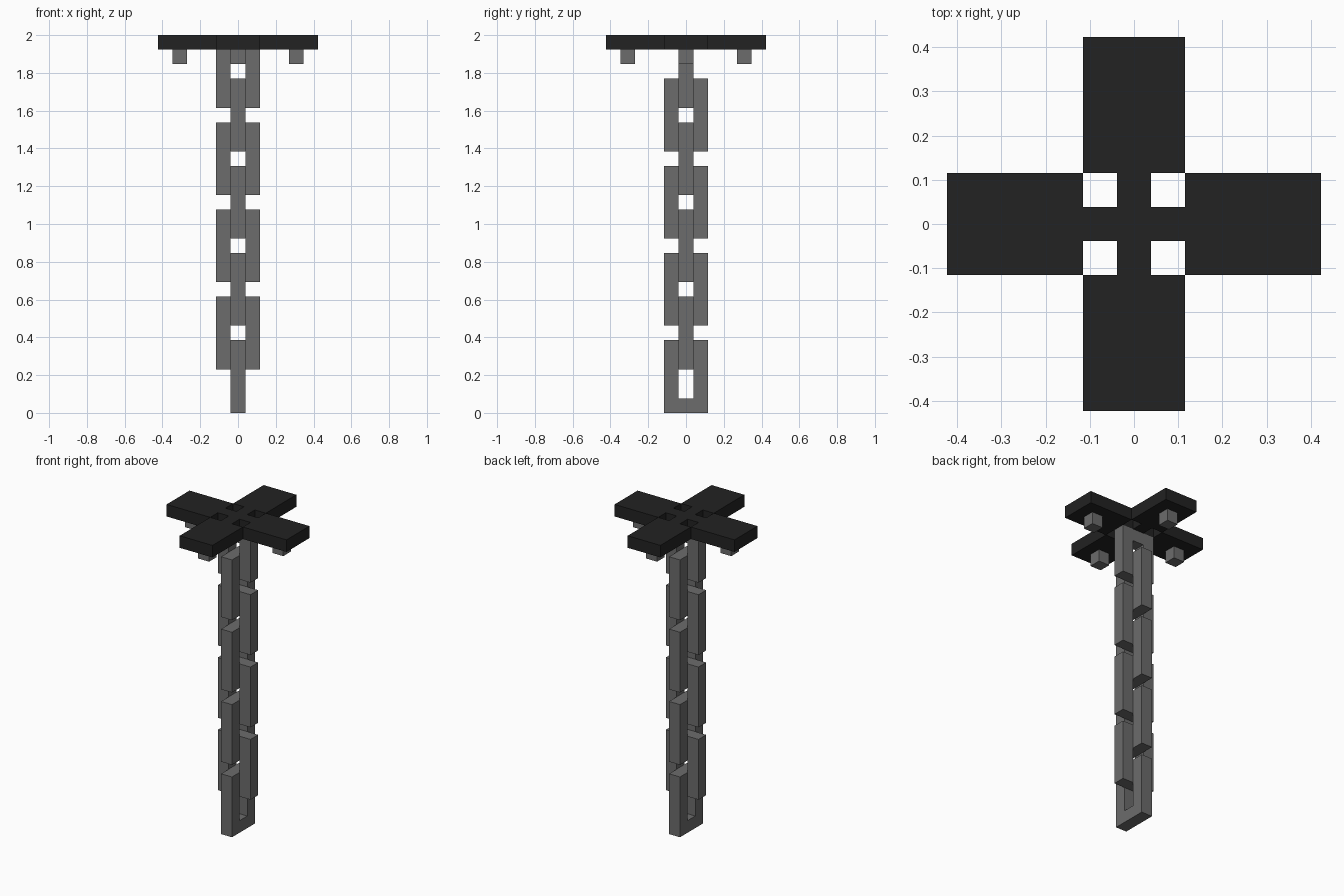
import bpy, bmesh
from math import pi
from mathutils import Matrix

cube = bpy.data.objects.get("Cube")
if cube:
    bpy.data.objects.remove(cube, do_unlink=True)

U = 2 / 26  # one building unit: the bar thickness


def material(name, value):
    m = bpy.data.materials.new(name)
    m.use_nodes = True
    colour = (value, value, value, 1)
    m.diffuse_color = colour
    m.node_tree.nodes["Principled BSDF"].inputs["Base Color"].default_value = colour
    return m


iron = material("grey iron", 0.15)
charcoal = material("charcoal", 0.016)


def slab(name, us, vs, keep, mat, matrix):
    """One-unit-thick plate made of the kept cells of a grid, centred on its own plane."""
    bm = bmesh.new()
    grid = [[bm.verts.new((u, v, -0.5)) for v in vs] for u in us]
    for i in range(len(us) - 1):
        for j in range(len(vs) - 1):
            if keep(i, j):
                bm.faces.new((grid[i][j], grid[i + 1][j], grid[i + 1][j + 1], grid[i][j + 1]))
    bmesh.ops.delete(bm, geom=[v for v in bm.verts if not v.link_faces], context='VERTS')
    base = bm.faces[:]
    top = bmesh.ops.extrude_face_region(bm, geom=base, use_keep_orig=True)["geom"]
    bmesh.ops.translate(bm, vec=(0, 0, 1), verts=[g for g in top if isinstance(g, bmesh.types.BMVert)])
    bmesh.ops.recalc_face_normals(bm, faces=bm.faces)
    bm.transform(Matrix.Scale(U, 4) @ matrix)
    mesh = bpy.data.meshes.new(name)
    bm.to_mesh(mesh)
    bm.free()
    mesh.materials.append(mat)
    obj = bpy.data.objects.new(name, mesh)
    bpy.context.collection.objects.link(obj)
    return obj


def turn(quarters):
    return Matrix.Rotation(quarters * pi / 2, 4, 'Z')


# Chain links: rectangular frames, alternately turned; the top one is shorter
upright = Matrix.Rotation(pi / 2, 4, 'X')
for k in range(8):
    height = 4 if k == 7 else 5
    place = Matrix.Translation((0, 0, 3 * k)) @ turn((k + 1) % 2) @ upright
    slab(f"chain_link_{k + 1}", (-1.5, -0.5, 0.5, 1.5), (0, 1, height - 1, height),
         lambda i, j: (i, j) != (1, 1), iron, place)

# Cross-shaped ceiling plate with four square holes around the middle
lines = (-5.5, -1.5, -0.5, 0.5, 1.5, 5.5)


def in_cross(i, j):
    arm = (i in (0, 4)) != (j in (0, 4))
    centre = 0 < i < 4 and 0 < j < 4 and (i == 2 or j == 2)
    return arm or centre


slab("ceiling_plate", lines, lines, in_cross, charcoal, Matrix.Translation((0, 0, 25.5)))

# Studs under the four arms
for k in range(4):
    slab(f"stud_{k + 1}", (-0.5, 0.5), (-0.5, 0.5), lambda i, j: True, iron,
         turn(k) @ Matrix.Translation((4, 0, 24.5)))
